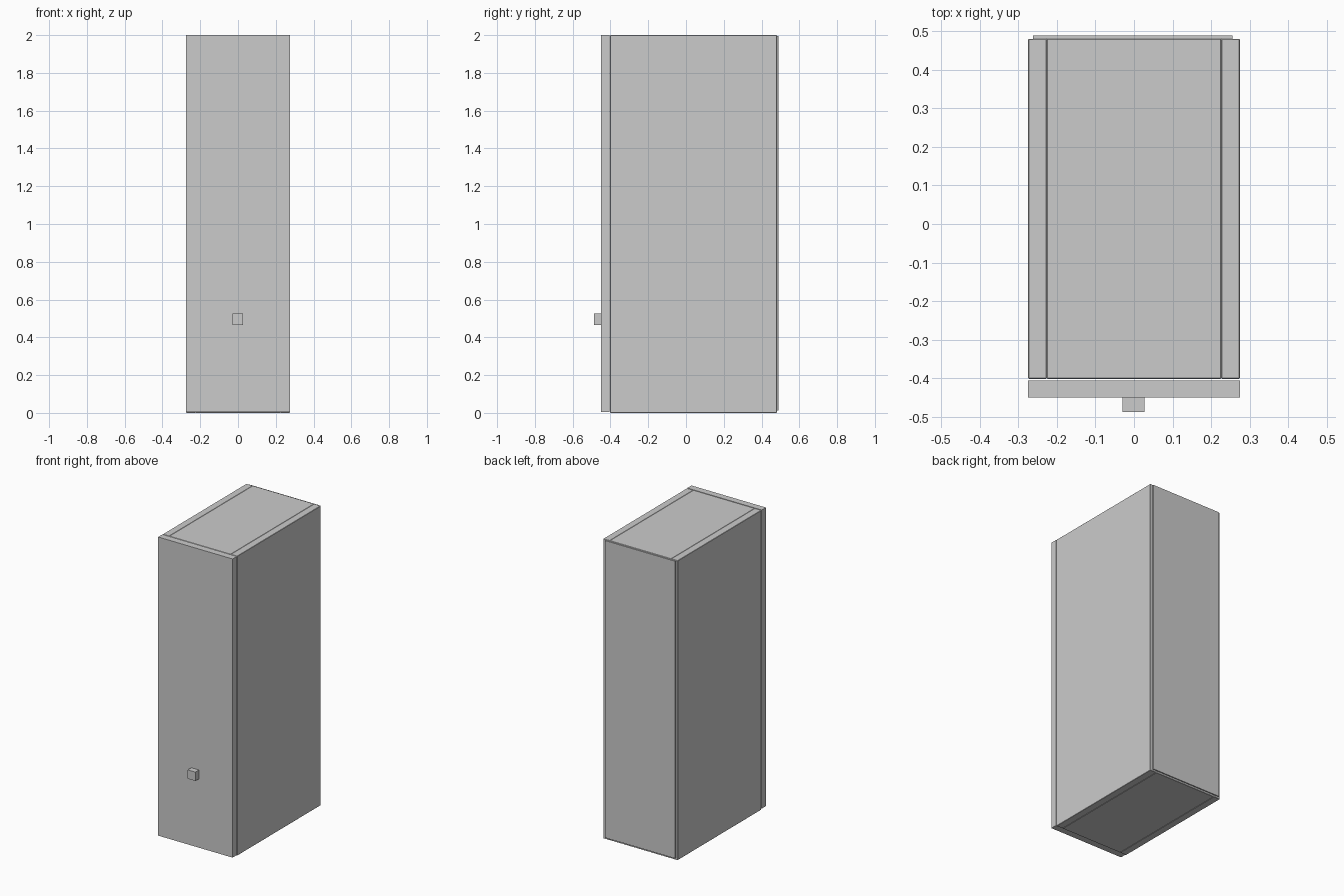
import bpy

cube = bpy.data.objects.get("Cube")
if cube:
    bpy.data.objects.remove(cube, do_unlink=True)

grey = bpy.data.materials.new("light_grey")
grey.use_nodes = True
colour = (0.6, 0.6, 0.6, 1)
grey.diffuse_color = colour
grey.node_tree.nodes["Principled BSDF"].inputs["Base Color"].default_value = colour


def panel(name, low, high, bevel=0):
    """Box between two corners, with optional slightly eased edges."""
    centre = [(a + b) / 2 for a, b in zip(low, high)]
    bpy.ops.mesh.primitive_cube_add(size=1, location=centre)
    ob = bpy.context.object
    ob.name = name
    ob.scale = [b - a for a, b in zip(low, high)]
    bpy.ops.object.transform_apply(location=False, rotation=False, scale=True)
    ob.data.materials.append(grey)
    if bevel:
        mod = ob.modifiers.new("eased_edges", 'BEVEL')
        mod.width = bevel
        mod.segments = 1
    return ob


half, inner = 0.275, 0.227      # outer and inner half width
front, rear = -0.402, 0.481     # carcass depth
height, board = 2.0, 0.048
ease = 0.002

# Carcass sides
panel("right_side", (inner, front, 0), (half, rear, height), ease)
panel("left_side", (-half, front, 0), (-inner, rear, height), ease)

# Boards between the sides
panel("top_board", (-inner, front, height - board), (inner, rear, height), ease)
panel("bottom_board", (-inner, front, 0), (inner, rear, board), ease)

# Thin back panel, set slightly off centre
panel("back_panel", (-0.262, rear, 0.012), (0.256, 0.489, 1.996))

# Door with a small square knob
panel("door", (-half, -0.45, 0.006), (half, -0.406, height))
panel("door_knob", (-0.03, -0.488, 0.466), (0.027, -0.45, 0.525))
